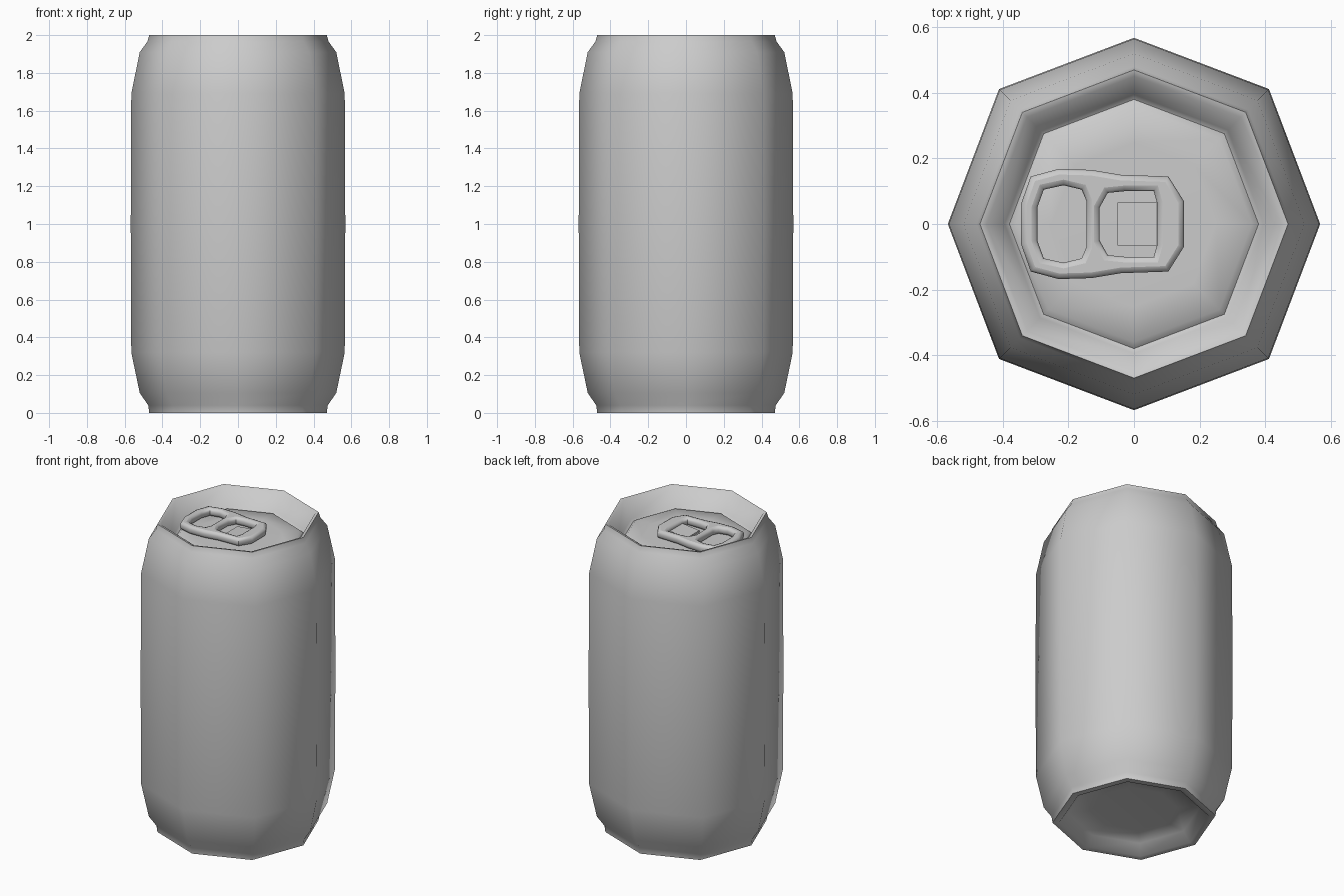
import bpy, bmesh
from math import sin, cos, pi, radians

if "Cube" in bpy.data.objects:
    bpy.data.objects.remove(bpy.data.objects["Cube"])


def smooth(obj, angle):
    bpy.ops.object.select_all(action='DESELECT')
    obj.select_set(True)
    bpy.context.view_layer.objects.active = obj
    bpy.ops.object.shade_smooth_by_angle(angle=radians(angle))


def lathe(name, profile, sides=8):
    """Spin a (radius, z) profile into a closed low-poly solid."""
    bm = bmesh.new()
    rings = []
    for r, z in profile:
        ring = []
        for i in range(sides):
            k = r * (1.025 if i % 2 else 1.0)
            a = 2 * pi * i / sides
            ring.append(bm.verts.new((k * cos(a), k * sin(a), z)))
        rings.append(ring)
    for lo, hi in zip(rings, rings[1:]):
        for i in range(sides):
            j = (i + 1) % sides
            bm.faces.new((lo[i], lo[j], hi[j], hi[i]))
    bm.faces.new(rings[0][::-1])
    bm.faces.new(rings[-1])
    bmesh.ops.recalc_face_normals(bm, faces=bm.faces)
    mesh = bpy.data.meshes.new(name)
    bm.to_mesh(mesh)
    bm.free()
    obj = bpy.data.objects.new(name, mesh)
    bpy.context.collection.objects.link(obj)
    smooth(obj, 62)
    return obj


def mirrored(half):
    """Close an outline given by its +y half."""
    return half + [(x, -y) for x, y in reversed(half)]


def plate(name, loops, z, extrude, bevel):
    """Filled outline with holes and rounded edges."""
    cu = bpy.data.curves.new(name, 'CURVE')
    cu.dimensions = '2D'
    cu.fill_mode = 'BOTH'
    cu.extrude, cu.bevel_depth, cu.offset = extrude, bevel, -bevel
    cu.bevel_resolution = 1
    for pts in loops:
        sp = cu.splines.new('POLY')
        sp.points.add(len(pts) - 1)
        for p, (x, y) in zip(sp.points, pts):
            p.co = (x, y, 0, 1)
        sp.use_cyclic_u = True
    obj = bpy.data.objects.new(name, cu)
    obj.location.z = z
    bpy.context.collection.objects.link(obj)
    bpy.ops.object.select_all(action='DESELECT')
    obj.select_set(True)
    bpy.context.view_layer.objects.active = obj
    bpy.ops.object.convert(target='MESH')
    obj = bpy.context.view_layer.objects.active
    smooth(obj, 50)
    return obj


# Can body: recessed base, shoulders, rim, groove and lid panel
lathe("can_body", [
    (0.25, 0.07), (0.38, 0.06), (0.43, 0.0), (0.47, 0.0), (0.475, 0.04),
    (0.52, 0.105), (0.565, 0.32), (0.568, 1.0), (0.565, 1.69),
    (0.52, 1.91), (0.48, 1.965), (0.47, 2.0), (0.45, 1.995),
    (0.395, 1.885), (0.38, 1.875), (0.36, 1.892), (0.25, 1.895)])

# Pull tab: outer outline with a finger hole and a C-shaped slot
outer = mirrored([(-0.345, 0.06), (-0.315, 0.145), (-0.23, 0.168), (-0.13, 0.165),
                  (-0.04, 0.15), (0.105, 0.145), (0.152, 0.07)])
finger = mirrored([(-0.295, 0.05), (-0.275, 0.105), (-0.215, 0.118),
                   (-0.16, 0.105), (-0.145, 0.07)])
slot = mirrored([(-0.105, 0.05), (-0.08, 0.095), (-0.03, 0.1), (0.06, 0.1), (0.07, 0.065)])
plate("pull_tab", [outer, finger, slot], 1.92, 0.008, 0.017)

# Tongue fixing the tab to the lid
bm = bmesh.new()
bmesh.ops.create_cube(bm, size=1)
for v in bm.verts:
    right = v.co.x > 0
    v.co.x = 0.09 if right else -0.05
    v.co.y *= 0.13
    v.co.z = (1.918 if right else 1.902) + v.co.z * 0.012
mesh = bpy.data.meshes.new("tab_tongue")
bm.to_mesh(mesh)
bm.free()
bpy.context.collection.objects.link(bpy.data.objects.new("tab_tongue", mesh))
